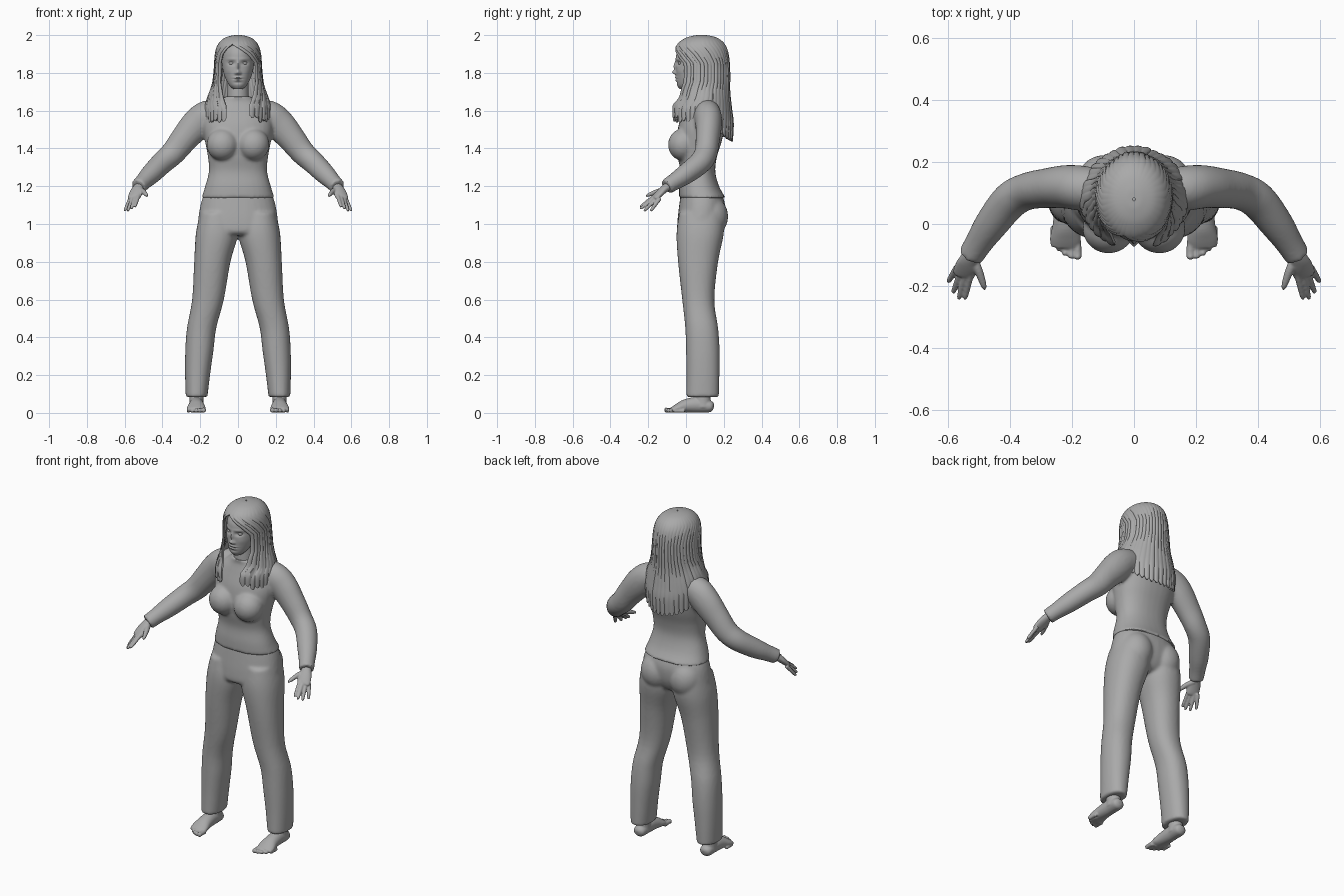
import bpy
import bmesh
import random
from math import sin, cos, pi, exp, radians
from mathutils import Vector, Matrix

random.seed(4)
if "Cube" in bpy.data.objects:
    bpy.data.objects.remove(bpy.data.objects["Cube"])

grey = bpy.data.materials.new("plain_grey")
grey.use_nodes = True
grey.diffuse_color = (0.4, 0.4, 0.4, 1)
grey.node_tree.nodes["Principled BSDF"].inputs["Base Color"].default_value = grey.diffuse_color


def spline(rows, steps):
    """Smooth curve through rows of numbers."""
    out = []
    last = len(rows) - 1
    for i in range(last):
        quad = zip(rows[max(i - 1, 0)], rows[i], rows[i + 1], rows[min(i + 2, last)])
        quad = list(quad)
        for k in range(steps):
            t = k / steps
            out.append([b + t / 2 * (c - a + t * (2 * a - 5 * b + 4 * c - d + t * (3 * (b - c) + d - a)))
                        for a, b, c, d in quad])
    return out + [list(rows[-1])]


def tube(bm, rows, follow=True, seg=32, steps=5, power=2):
    """Closed loft through rows of (x, y, z, half width, half depth)."""
    rows = spline(rows, steps)
    rings = []
    for i, (x, y, z, a, b) in enumerate(rows):
        u, v = Vector((1, 0, 0)), Vector((0, 1, 0))
        if follow:
            t = Vector(rows[min(i + 1, len(rows) - 1)][:3]) - Vector(rows[max(i - 1, 0)][:3])
            u = t.cross(Vector((0, 0, 1))).normalized()
            v = u.cross(t).normalized()
        ring = []
        for k in range(seg):
            c, s = cos(2 * pi * k / seg), sin(2 * pi * k / seg)
            c = abs(c) ** (2 / power) * (1 if c > 0 else -1)
            s = abs(s) ** (2 / power) * (1 if s > 0 else -1)
            ring.append(bm.verts.new(Vector((x, y, z)) + u * a * c + v * b * s))
        rings.append(ring)
    for low, high in zip(rings, rings[1:]):
        for k in range(seg):
            n = (k + 1) % seg
            bm.faces.new((low[k], low[n], high[n], high[k]))
    bm.faces.new(rings[0])
    bm.faces.new(rings[-1])


def slab(bm, rows, **options):
    """Upright loft through rows of (z, x from, x to, y from, y to)."""
    tube(bm, [((p + q) / 2, (f + g) / 2, z, (q - p) / 2, (g - f) / 2)
              for z, p, q, f, g in rows], follow=False, **options)


def ball(bm, place, size):
    bmesh.ops.create_uvsphere(bm, u_segments=32, v_segments=20, radius=1,
                              matrix=Matrix.Translation(place) @ Matrix.Diagonal((*size, 1)))


def mirror(bm):
    copy = bmesh.ops.duplicate(bm, geom=bm.verts[:] + bm.edges[:] + bm.faces[:])["geom"]
    for v in copy:
        if isinstance(v, bmesh.types.BMVert):
            v.co.x *= -1


def finish(name, bm, voxel=0, rounds=0, thick=0):
    """Make the object, blend its volumes into one skin and shade it."""
    bmesh.ops.recalc_face_normals(bm, faces=bm.faces)
    mesh = bpy.data.meshes.new(name)
    bm.to_mesh(mesh)
    bm.free()
    obj = bpy.data.objects.new(name, mesh)
    bpy.context.scene.collection.objects.link(obj)
    if voxel:
        remesh = obj.modifiers.new("blend", "REMESH")
        remesh.mode = "VOXEL"
        remesh.voxel_size = voxel
        smooth = obj.modifiers.new("smooth", "SMOOTH")
        smooth.iterations = rounds
    if thick:
        solid = obj.modifiers.new("thickness", "SOLIDIFY")
        solid.thickness = thick
        solid.offset = 0
    if obj.modifiers:
        graph = bpy.context.evaluated_depsgraph_get()
        obj.data = bpy.data.meshes.new_from_object(obj.evaluated_get(graph))
        obj.modifiers.clear()
    obj.data.materials.clear()
    obj.data.materials.append(grey)
    bpy.ops.object.select_all(action="DESELECT")
    obj.select_set(True)
    bpy.context.view_layer.objects.active = obj
    bpy.ops.object.shade_smooth_by_angle(angle=radians(50))


# Shirt: sleeves, bust and trunk
bm = bmesh.new()
tube(bm, [(.07, .11, 1.6, .06, .06), (.16, .115, 1.575, .072, .08), (.22, .12, 1.525, .07, .083),
          (.285, .115, 1.45, .064, .073), (.345, .105, 1.375, .06, .065), (.4, .075, 1.325, .06, .06),
          (.46, 0, 1.265, .054, .054), (.5, -.06, 1.225, .045, .045), (.527, -.103, 1.197, .042, .042)])
ball(bm, (.082, -.015, 1.42), (.084, .08, .085))
mirror(bm)
trunk = [(1.135, .194, -.036, .212), (1.2, .174, -.036, .175), (1.28, .154, -.03, .155),
         (1.36, .16, -.045, .165), (1.44, .175, -.05, .19), (1.52, .185, -.04, .205),
         (1.6, .165, -.015, .205), (1.65, .105, .0, .18), (1.675, .066, -.004, .14)]
slab(bm, [(z, -w, w, f, g) for z, w, f, g in trunk], power=2.3)
finish("shirt", bm, .009, 5)

# Trousers: legs, seat and hips
bm = bmesh.new()
slab(bm, [(1.06, .02, .2, -.035, .2), (.95, .0, .223, -.05, .2), (.8, .04, .232, -.042, .17),
          (.6, .075, .243, -.02, .15), (.45, .115, .27, -.004, .17), (.33, .13, .279, 0, .178),
          (.2, .148, .28, .003, .177), (.083, .162, .277, .002, .174)], power=2.2)
ball(bm, (.095, .125, 1.04), (.095, .098, .11))
mirror(bm)
hips = [(1.16, .18, -.028, .19), (1.1, .199, -.036, .207), (1.02, .211, -.045, .2),
        (.96, .21, -.045, .17), (.94, .17, -.02, .13)]
slab(bm, [(z, -w, w, f, g) for z, w, f, g in hips], power=2.2)
finish("trousers", bm, .009, 5)

# Hands: palm, four fingers and thumb
bm = bmesh.new()
tube(bm, [(.51, -.075, 1.21, .028, .024), (.528, -.105, 1.193, .028, .021), (.538, -.132, 1.17, .036, .019),
          (.549, -.16, 1.142, .036, .015), (.552, -.17, 1.134, .028, .009)], seg=24)
fingers = [((.525, -.155, 1.157), (.546, -.243, 1.09)), ((.542, -.158, 1.148), (.566, -.243, 1.079)),
           ((.557, -.15, 1.141), (.584, -.223, 1.068)), ((.57, -.138, 1.136), (.6, -.188, 1.068))]
for base, tip in fingers:
    base, tip = Vector(base), Vector(tip)
    tube(bm, [(*base.lerp(tip, t), r, r) for t, r in
              ((0, .011), (.5, .01), (.9, .008), (1, .003))], seg=16)
tube(bm, [(.522, -.11, 1.182, .016, .016), (.502, -.15, 1.172, .014, .014),
          (.486, -.195, 1.155, .01, .01), (.481, -.212, 1.146, .004, .004)], seg=16)
mirror(bm)
finish("hands", bm, .004, 3)

# Feet: ankle, sole and toes
bm = bmesh.new()
slab(bm, [(.03, .18, .26, .045, .135), (.08, .183, .257, .045, .13), (.16, .18, .26, .04, .13)])
tube(bm, [(.22, .147, .03, .012, .012), (.22, .13, .033, .034, .03), (.22, .06, .042, .038, .041),
          (.22, 0, .037, .042, .036), (.221, -.045, .025, .05, .024), (.222, -.075, .016, .046, .013)])
for i in range(5):
    x, r = .182 + .02 * i, .015 - .0012 * i
    end = -.115 + .003 * i * i
    tube(bm, [(x, end + .06, r, r * .8, r), (x, end + .02, r, r * .85, r * .8),
              (x, end + .006, r, r * .8, r * .9), (x, end, r, r * .3, r * .3)], seg=16)
mirror(bm)
finish("feet", bm, .0045, 3)

# Head: lofted skull with features pushed in and out of the face
bm = bmesh.new()
skull = [(1.715, .026, -.034, .03), (1.735, .047, -.047, .06), (1.77, .066, -.052, .1),
         (1.81, .079, -.054, .14), (1.86, .085, -.054, .17), (1.91, .083, -.048, .18),
         (1.95, .07, -.02, .17), (1.975, .03, .03, .12)]
slab(bm, [(z, -w, w, f, g) for z, w, f, g in skull], seg=128, steps=14)
features = [(.034, 1.852, .019, .011, .011), (.035, 1.873, .03, .008, -.003),   # sockets, brows
            (0, 1.835, .008, .025, -.011), (0, 1.803, .011, .011, -.017),       # nose
            (.012, 1.798, .007, .007, -.006), (.05, 1.81, .02, .02, -.003),     # nostrils, cheeks
            (0, 1.775, .022, .005, -.006), (0, 1.768, .022, .003, .004),        # upper lip, mouth
            (0, 1.761, .018, .005, -.006), (0, 1.748, .02, .006, .003)]         # lower lip, chin fold
for v in bm.verts:
    if v.co.y < .03:
        v.co.y += sum(push * exp(-((abs(v.co.x) - x) / w) ** 2 - ((v.co.z - z) / h) ** 2)
                      for x, z, w, h, push in features)
slab(bm, [(1.62, -.06, .06, 0, .13), (1.7, -.056, .056, .004, .12), (1.78, -.055, .055, .01, .13)])
for side in (-1, 1):
    ball(bm, (side * .034, -.028, 1.851), (.015, .013, .01))
finish("head", bm)

# Hair: ridged sheet falling from the parting, open around the face
profile = spline([(1.995, .075, .085, .004), (1.993, .045, .12, .03), (1.98, 0, .165, .07),
                  (1.95, -.04, .2, .1), (1.9, -.056, .218, .115), (1.8, -.05, .225, .122),
                  (1.7, -.05, .225, .135), (1.6, -.05, .235, .156), (1.52, -.075, .243, .167),
                  (1.42, -.075, .238, .165)], 6)
opening = [(2, 0), (1.95, 0), (1.93, .3), (1.9, .6), (1.85, .85), (1.75, .8), (1.65, .6), (1.53, .38), (1, .38)]


def face_gap(z):
    for (z1, g1), (z2, g2) in zip(opening, opening[1:]):
        if z >= z2:
            return g1 + (g2 - g1) * (z1 - z) / (z1 - z2)


strands, per = 34, 6
lengths = [random.random() for _ in range(strands + 1)]
bm = bmesh.new()
sheet = []
for col in range(strands * per + 1):
    s = 2 * col / (strands * per) - 1
    bulge = abs(sin(pi * col / per))
    strand = lengths[col // per]
    end = 1.535 - .1 * max(0, cos(pi * s)) ** .7 + .03 * strand * abs(s) + .02 * (1 - bulge)
    line = []
    for z, front, back, wide in profile:
        gap = face_gap(z)
        angle = (pi - (pi - gap) * abs(s)) * (1 if s > 0 else -1)
        angle -= .3 * s * s * min(1, max(0, (z - 1.85) / .1))
        swell = 1 + (.025 * bulge + .03 * (strand - .5)) * min(1, (2 - z) / .15)
        drop = z if z > 1.75 else 1.75 - (1.75 - z) * (1.75 - end) / .33
        line.append(bm.verts.new((sin(angle) * wide * swell,
                                  (front + back) / 2 - cos(angle) * (back - front) / 2 * swell, drop)))
    sheet.append(line)
for one, two in zip(sheet, sheet[1:]):
    for k in range(len(one) - 1):
        bm.faces.new((one[k], one[k + 1], two[k + 1], two[k]))
finish("hair", bm, thick=.01)
